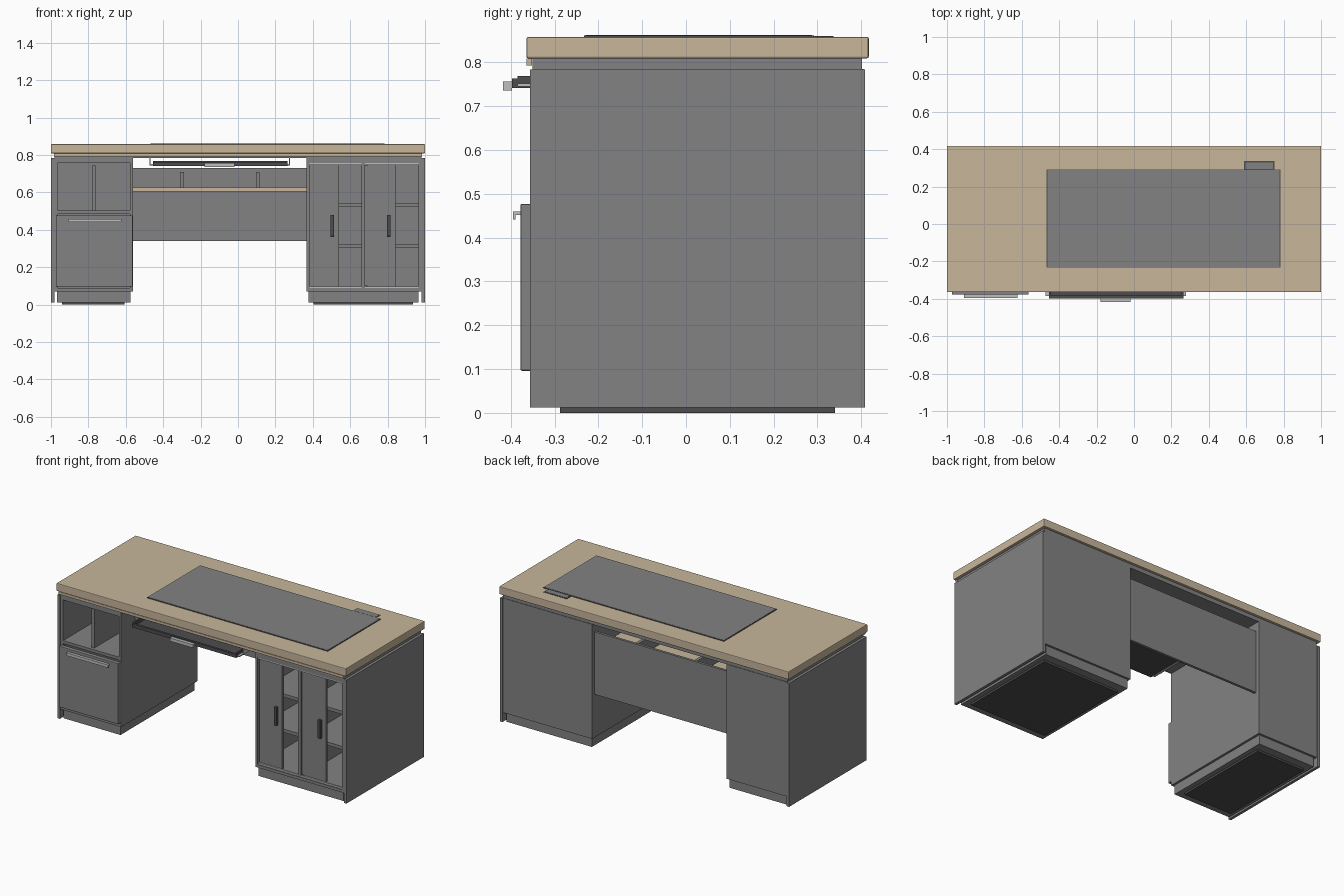
import bpy

if "Cube" in bpy.data.objects:
    bpy.data.objects.remove(bpy.data.objects["Cube"])


def material(name, rgb):
    m = bpy.data.materials.new(name)
    m.diffuse_color = (*rgb, 1)
    m.use_nodes = True
    m.node_tree.nodes["Principled BSDF"].inputs["Base Color"].default_value = m.diffuse_color
    return m


WOOD = material("light_wood", (0.58, 0.47, 0.33))
GREY = material("grey_laminate", (0.225, 0.225, 0.23))
DARK = material("dark_plastic", (0.075, 0.075, 0.078))
METAL = material("light_metal", (0.52, 0.52, 0.53))


def box(name, x, y, z, mat=GREY, bevel=0):
    """Axis-aligned box from (min, max) ranges."""
    bpy.ops.mesh.primitive_cube_add(
        size=1, location=[(a + b) / 2 for a, b in (x, y, z)])
    ob = bpy.context.object
    ob.name = name
    ob.scale = [b - a for a, b in (x, y, z)]
    bpy.ops.object.transform_apply(location=False, rotation=False, scale=True)
    ob.data.materials.append(mat)
    if bevel:
        mod = ob.modifiers.new("soft_edge", 'BEVEL')
        mod.width = bevel
        mod.segments = 2
    return ob


FRONT, BACK = -0.35, 0.405
T = 0.016  # board thickness


def cabinet(side, x0, x1):
    """Open-fronted carcass on a recessed plinth."""
    y = (FRONT, BACK)
    box(side + "_carcass_left", (x0, x0 + T), y, (0.07, 0.785))
    box(side + "_carcass_right", (x1 - T, x1), y, (0.07, 0.785))
    inner = (x0 + T, x1 - T)
    box(side + "_carcass_floor", inner, y, (0.07, 0.088))
    box(side + "_carcass_roof", inner, y, (0.757, 0.785))
    box(side + "_carcass_back", inner, (BACK - T, BACK), (0.088, 0.757))
    box(side + "_plinth", (x0 + 0.011, x1 - 0.014), (-0.337, 0.392), (0.012, 0.07))
    box(side + "_foot", (x0 + 0.04, x1 - 0.045), (-0.287, 0.34), (0, 0.012), DARK)


# Worktop with front lip and the recessed plate below it
box("worktop", (-1, 1), (-0.364, 0.417), (0.809, 0.858), WOOD, 0.004)
box("worktop_front_lip", (-0.985, 0.985), (-0.364, -0.351), (0.793, 0.809), WOOD)
box("under_plate", (-0.982, 0.982), (-0.35, 0.402), (0.784, 0.809))

# Outer side panels
for name, s in (("left", -1), ("right", 1)):
    box(name + "_side_panel", tuple(sorted((s * 0.982, s * 0.999))),
        (-0.356, 0.409), (0.012, 0.783))

# Left cabinet: divided niche over a deep drawer
cabinet("left", -0.98, -0.562)
box("niche_floor", (-0.964, -0.578), (FRONT, 0.389), (0.485, 0.503))
box("niche_divider", (-0.78, -0.762), (-0.33, 0.389), (0.503, 0.745))
box("drawer_front", (-0.973, -0.563), (-0.378, FRONT), (0.096, 0.477), GREY, 0.004)
box("drawer_handle_grip", (-0.91, -0.622), (-0.395, -0.389), (0.441, 0.457), METAL)
box("drawer_handle_top", (-0.91, -0.622), (-0.395, -0.377), (0.451, 0.459), METAL)

# Right cabinet: shelves behind two half-open sliding doors
cabinet("right", 0.365, 0.98)
for i, z in enumerate((0.304, 0.524)):
    box(f"shelf_{i + 1}", (0.381, 0.964), (-0.29, 0.389), (z, z + 0.02))
box("centre_post", (0.66, 0.678), (-0.348, 0.389), (0.088, 0.757))
box("door_stop", (0.678, 0.694), (-0.335, -0.315), (0.1, 0.743))
for i, (x0, x1) in enumerate(((0.383, 0.54), (0.692, 0.842))):
    box(f"sliding_door_{i + 1}", (x0, x1), (-0.335, -0.319), (0.098, 0.747))
    hx = x1 - 0.036
    box(f"door_handle_{i + 1}", (hx - 0.01, hx + 0.01), (-0.354, -0.335),
        (0.365, 0.48), DARK, 0.003)
for name, z in (("bottom", 0.088), ("top", 0.747)):
    box(name + "_door_rail", (0.381, 0.964), (-0.345, -0.335), (z, z + 0.01), METAL)

# Modesty panel and cable shelf between the cabinets
gap = (-0.562, 0.365)
box("modesty_panel", gap, (0.366, 0.382), (0.34, 0.73))
box("cable_shelf", gap, (0.09, 0.366), (0.604, 0.625), WOOD)
for i, x in enumerate((-0.3, 0.105)):
    box(f"cable_divider_{i + 1}", (x - 0.01, x + 0.01), (0.1, 0.366), (0.625, 0.71))

# Pull-out keyboard tray: floor, rim, runners and handle
box("tray_floor", (-0.455, 0.265), (-0.392, -0.05), (0.741, 0.748), DARK)
box("tray_front_rim", (-0.455, 0.265), (-0.397, -0.383), (0.741, 0.763), DARK)
box("tray_back_rim", (-0.455, 0.265), (-0.06, -0.05), (0.748, 0.767), DARK)
for name, x in (("left", -0.45), ("right", 0.26)):
    box(f"tray_{name}_rim", (x - 0.005, x + 0.005), (-0.385, -0.05), (0.741, 0.769), DARK)
for name, x, s in (("left", -0.474, 1), ("right", 0.279, -1)):
    box(f"tray_{name}_runner_wall", tuple(sorted((x, x + s * 0.006))),
        (-0.345, -0.05), (0.745, 0.784), METAL)
    box(f"tray_{name}_runner_base", tuple(sorted((x, x + s * 0.024))),
        (-0.385, -0.05), (0.745, 0.752), METAL)
box("tray_handle", (-0.178, -0.02), (-0.418, -0.397), (0.736, 0.756), METAL)

# Desk mat with dark edge, and the cable outlet
box("mat_base", (-0.467, 0.783), (-0.233, 0.292), (0.858, 0.861), DARK)
box("mat_surface", (-0.463, 0.779), (-0.229, 0.288), (0.861, 0.8625))
box("cable_outlet_frame", (0.588, 0.75), (0.292, 0.337), (0.857, 0.8595), DARK)
box("cable_outlet_lid", (0.596, 0.742), (0.294, 0.329), (0.8595, 0.8605))
